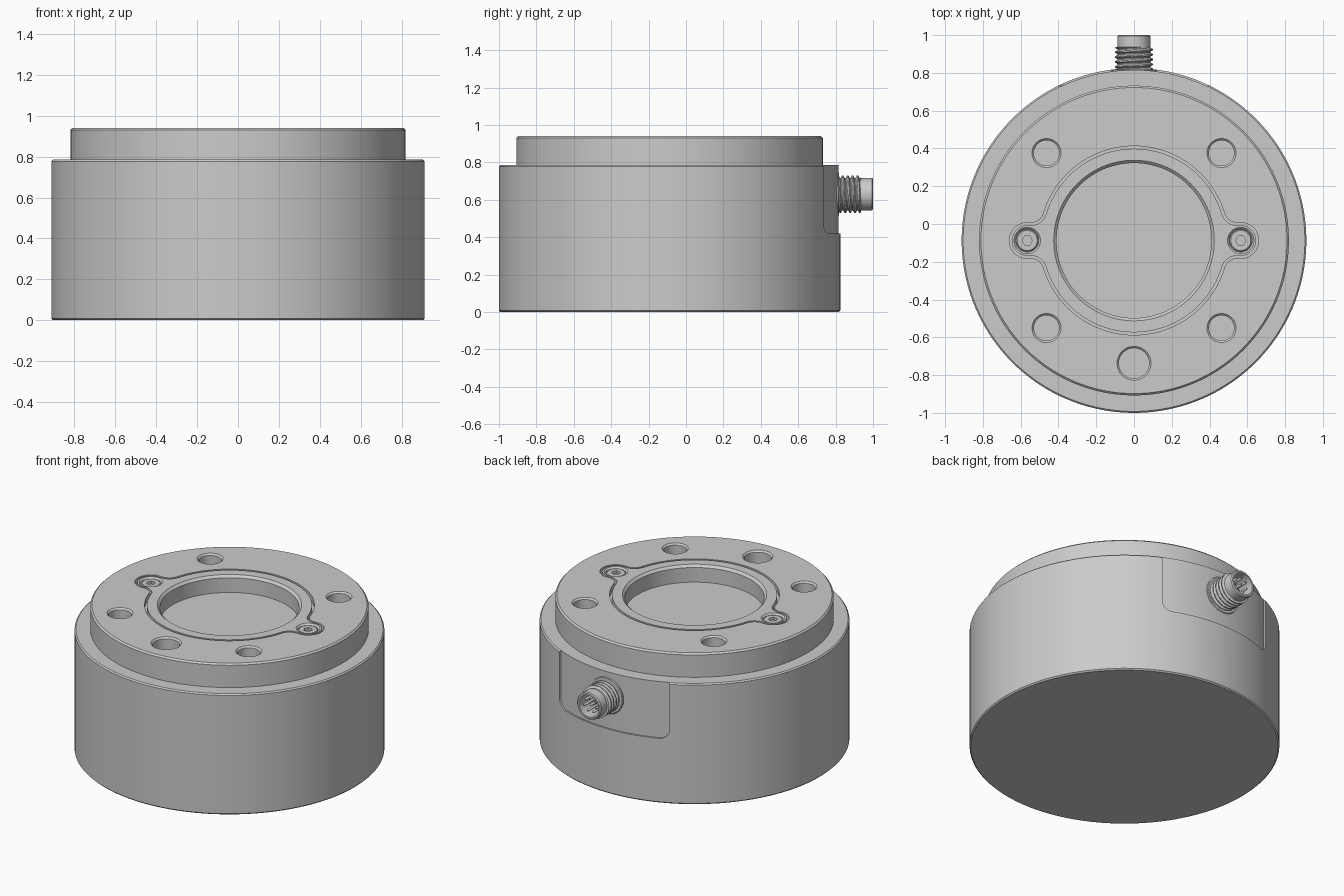
import bpy, bmesh, math
from math import sin, cos, pi, radians

if "Cube" in bpy.data.objects:
    bpy.data.objects.remove(bpy.data.objects["Cube"])

CY = -0.0875          # y of the main axis
R, TOP = 0.9125, 0.94 # body radius, overall height


def make(name, bm, loc=(0, CY, 0), rot=(0, 0, 0)):
    bmesh.ops.remove_doubles(bm, verts=bm.verts, dist=1e-5)
    bmesh.ops.recalc_face_normals(bm, faces=bm.faces)
    me = bpy.data.meshes.new(name)
    bm.to_mesh(me)
    bm.free()
    ob = bpy.data.objects.new(name, me)
    bpy.context.collection.objects.link(ob)
    ob.location, ob.rotation_euler = loc, rot
    return ob


def lathe(name, profile, segs=64, **kw):
    """Revolve (radius, z) points around z."""
    bm = bmesh.new()
    vs = [bm.verts.new((r, 0, z)) for r, z in profile]
    es = [bm.edges.new(p) for p in zip(vs, vs[1:])]
    bmesh.ops.spin(bm, geom=vs + es, cent=(0, 0, 0), axis=(0, 0, 1),
                   angle=2 * pi, steps=segs, use_merge=True)
    return make(name, bm, **kw)


def prism(name, pts, z0, z1):
    bm = bmesh.new()
    f = bm.faces.new([bm.verts.new((x, y, z0)) for x, y in pts])
    g = bmesh.ops.extrude_face_region(bm, geom=[f])["geom"]
    bmesh.ops.translate(bm, vec=(0, 0, z1 - z0),
                        verts=[v for v in g if isinstance(v, bmesh.types.BMVert)])
    return make(name, bm)


def activate(ob):
    bpy.ops.object.select_all(action='DESELECT')
    ob.select_set(True)
    bpy.context.view_layer.objects.active = ob


def cut(ob, cutters):
    for c in cutters:
        activate(ob)
        m = ob.modifiers.new("cut", 'BOOLEAN')
        m.operation, m.solver, m.object = 'DIFFERENCE', 'EXACT', c
        bpy.ops.object.modifier_apply(modifier=m.name)
        bpy.data.objects.remove(c)


def arc(cx, cy, r, a0, a1, n):
    return [(cx + r * cos(a0 + (a1 - a0) * i / n), cy + r * sin(a0 + (a1 - a0) * i / n))
            for i in range(n + 1)]


def eared_outline(off):
    """Disc with two round ears, blended by fillets; off grows the outline."""
    r1, r2, f, d = 0.5 + off, 0.095 + off, 0.07 - off, 0.565
    a, b = r1 + f, r2 + f
    A = math.acos((d * d + a * a - b * b) / (2 * d * a))
    fx, fy = a * cos(A), a * sin(A)
    B = math.atan2(fy, fx - d)
    q = arc(d, 0, r2, 0, B, 20)                           # ear
    q += arc(fx, fy, f, B - pi, A - pi, 12)[1:]           # fillet
    q += arc(0, 0, r1, A, pi / 2, 36)[1:]                 # disc
    half = q + [(-x, y) for x, y in q[-2::-1]]
    return half + [(x, -y) for x, y in half[-2:0:-1]]


def hole(x, y, r, z0):
    return lathe("hole_cutter", [(0, z0), (r, z0), (r, TOP - 0.01), (r + 0.01, TOP),
                                 (r + 0.01, 1.0), (0, 1.0)], 48, loc=(x, y + CY, 0))


def label_recess():
    """Curved slab that sinks the rounded panel around the connector."""
    bm, n, w, c = bmesh.new(), 64, 0.448, 0.066
    cols = []
    for i in range(n + 1):
        t = w * sin(pi * (i / n - 0.5))
        e = max(0, abs(t) - (w - c)) / c
        low = 0.42 + 0.06 * (1 - math.sqrt(max(0, 1 - e * e)))
        cols.append([bm.verts.new((r * sin(t), r * cos(t), z))
                     for r, z in ((0.903, low), (0.903, 0.9), (1.0, 0.9), (1.0, low))])
    for p, q in zip(cols, cols[1:]):
        for k in range(4):
            bm.faces.new((p[k], p[(k + 1) % 4], q[(k + 1) % 4], q[k]))
    bm.faces.new(cols[0])
    bm.faces.new(cols[-1])
    return make("recess_cutter", bm)


# Main body: stepped drum with a shallow central bore
body = lathe("body", [(0, 0), (R - 0.008, 0), (R, 0.008), (R, 0.777), (R - 0.008, 0.785),
                      (0.82, 0.785), (0.82, TOP - 0.01), (0.81, TOP),
                      (0.41, TOP), (0.41, 0.83), (0, 0.83)], 192)
k = 0.655 * cos(pi / 4)
cut(body, [prism("plate_seat_cutter", eared_outline(0), 0.905, 1.0), label_recess(),
           hole(0, -0.65, 0.08, 0.72)]
    + [hole(sx * k, sy * k, 0.067, 0.72) for sx in (-1, 1) for sy in (-1, 1)])

# Eared cover plate around the bore
plate = prism("cover_plate", eared_outline(-0.014), 0.904, TOP)
cut(plate, [lathe("bore_cutter", [(0, 0.85), (0.41, 0.85), (0.41, 0.925), (0.425, TOP),
                                  (0.425, 1.0), (0, 1.0)], 192)]
    + [hole(s * 0.565, 0, 0.06, 0.915) for s in (-1, 1)])

# Socket screws in the ears
parts = [body, plate]
for s, side in ((-1, "left"), (1, "right")):
    screw = lathe("screw_" + side, [(0, 0.905), (0.059, 0.905), (0.059, 0.926),
                                    (0.053, 0.932), (0, 0.932)], 48, loc=(s * 0.565, CY, 0))
    cut(screw, [lathe("socket_cutter", [(0, 0.912), (0.027, 0.912), (0.027, 1), (0, 1)], 6,
                      loc=(s * 0.565, CY, 0))])
    parts.append(screw)

# Connector at the back, modelled along z and turned to +y
turn = dict(loc=(0, 0, 0.63), rot=(-pi / 2, 0, 0))
parts.append(lathe("connector_shell", [(0, 0.76), (0.087, 0.76), (0.087, 0.994), (0.081, 1.0),
                                       (0.07, 1.0), (0.07, 0.89), (0, 0.89)], 48, **turn))
parts.append(lathe("connector_collar", [(0, 0.77), (0.118, 0.77), (0.118, 0.815),
                                        (0.113, 0.819), (0, 0.819)], 48, **turn))

# Helical thread sleeve
bm, n, rows, pitch = bmesh.new(), 48, 60, 0.026
grid = []
for j in range(rows + 1):
    z = 0.81 + 0.127 * j / rows
    ring = []
    for i in range(n):
        ph = (z / pitch - i / n) % 1
        r = 0.085 + 0.016 * min(1, max(0, 1.6 * (1 - abs(2 * ph - 1)) - 0.2))
        if j in (0, rows):
            r = 0.084
        ring.append(bm.verts.new((r * cos(2 * pi * i / n), r * sin(2 * pi * i / n), z)))
    grid.append(ring)
for p, q in zip(grid, grid[1:]):
    for i in range(n):
        m = (i + 1) % n
        bm.faces.new((p[i], p[m], q[m], q[i]))
parts.append(make("connector_thread", bm, **turn))

# Contact pins
for i in range(8):
    a, r = 2 * pi * i / 7, 0.044 if i < 7 else 0
    parts.append(lathe(f"contact_pin_{i + 1}",
                       [(0, 0.88), (0.008, 0.88), (0.008, 0.978), (0.004, 0.985), (0, 0.985)], 12,
                       loc=(r * sin(a), 0, 0.63 + r * cos(a)), rot=turn["rot"]))

for ob in parts:
    activate(ob)
    bpy.ops.object.shade_smooth_by_angle(angle=radians(30))
